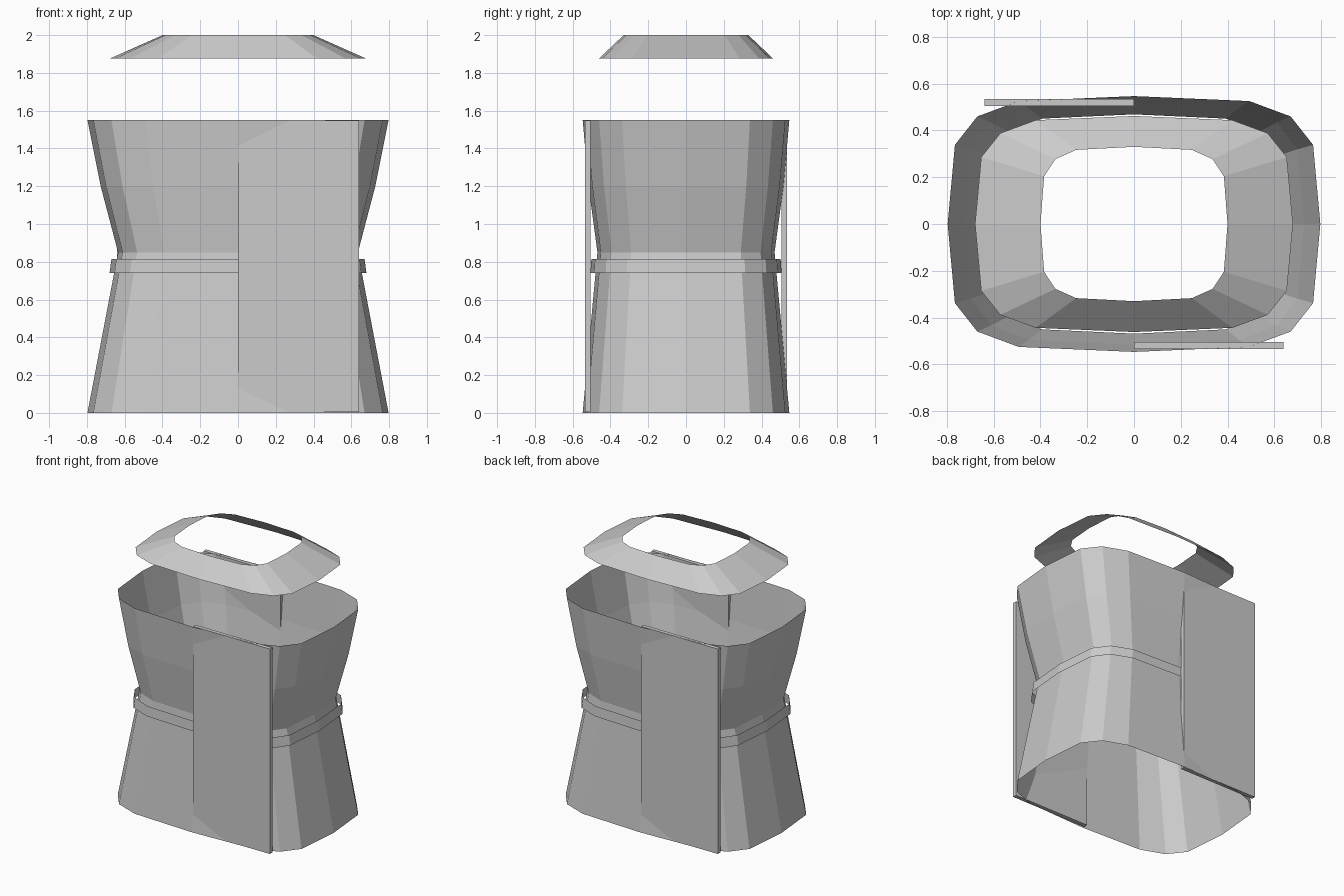
import bpy, bmesh
from math import cos, sin, pi, copysign

if "Cube" in bpy.data.objects:
    bpy.data.objects.remove(bpy.data.objects["Cube"])

SIDES = 16


def rounded(v):
    # square-root power turns an ellipse into a rounded rectangle
    return 0.0 if abs(v) < 1e-6 else copysign(abs(v) ** 0.5, v)


def finish(name, bm):
    mesh = bpy.data.meshes.new(name)
    bm.to_mesh(mesh)
    bm.free()
    obj = bpy.data.objects.new(name, mesh)
    bpy.context.collection.objects.link(obj)
    return obj


def shell(name, rings):
    """Open loft through rounded-rectangle rings given as (x radius, y radius, z)."""
    bm = bmesh.new()
    loops = []
    for rx, ry, z in rings:
        angles = [2 * pi * i / SIDES for i in range(SIDES)]
        loops.append([bm.verts.new((rx * rounded(cos(a)), ry * rounded(sin(a)), z))
                      for a in angles])
    for lo, hi in zip(loops, loops[1:]):
        for i in range(SIDES):
            j = (i + 1) % SIDES
            bm.faces.new((lo[i], lo[j], hi[j], hi[i]))
    return finish(name, bm)


def panel(name, center, size):
    bm = bmesh.new()
    bmesh.ops.create_cube(bm, size=1)
    bmesh.ops.scale(bm, vec=size, verts=bm.verts)
    bmesh.ops.translate(bm, vec=center, verts=bm.verts)
    return finish(name, bm)


# Waisted garment body, open at both ends
shell("body", [(0.797, 0.547, 0), (0.635, 0.469, 0.85),
               (0.727, 0.516, 1.2), (0.797, 0.547, 1.55)])

# Loose band around the waist
shell("belt", [(0.68, 0.506, 0.74), (0.67, 0.501, 0.815)])

# Sloping collar floating above
shell("collar", [(0.68, 0.462, 1.875), (0.40, 0.33, 2.0)])

# Flat half panels on opposite sides, front right and back left
for name, s in (("front_panel", 1), ("back_panel", -1)):
    panel(name, (0.32 * s, -0.52 * s, 0.776), (0.64, 0.03, 1.545))
